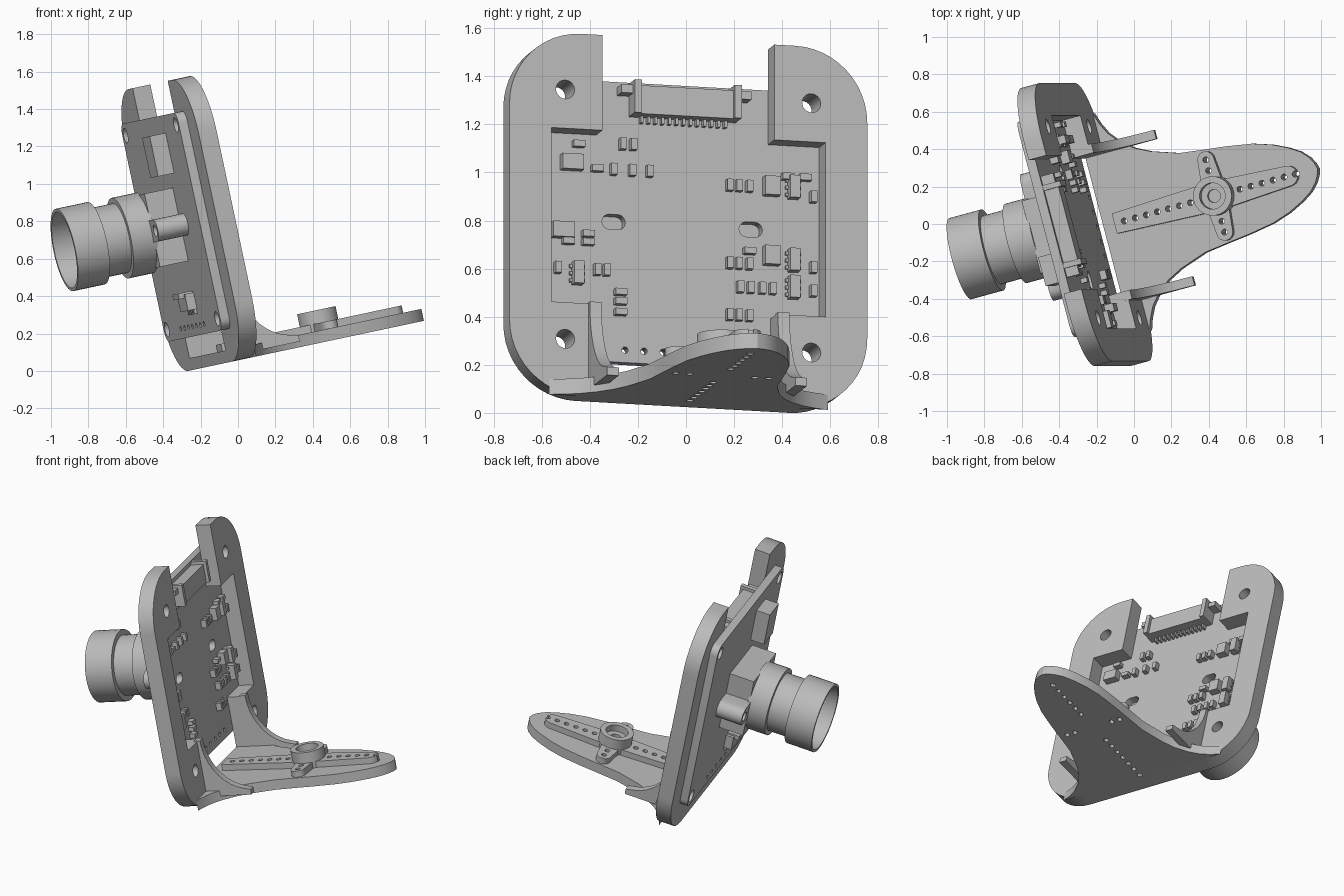
import bpy, bmesh
from math import cos, sin, pi, radians
from mathutils import Matrix

if "Cube" in bpy.data.objects:
    bpy.data.objects.remove(bpy.data.objects["Cube"])

grey = bpy.data.materials.new("plain grey")
grey.use_nodes = True
grey.diffuse_color = (0.5, 0.5, 0.5, 1)
grey.node_tree.nodes["Principled BSDF"].inputs["Base Color"].default_value = (0.5, 0.5, 0.5, 1)

# Parts are laid out upright (x = backwards, y = across, z = up), then tilted together
POSE = (Matrix.Translation((-0.055, 0.01, 0.045))
        @ Matrix.Rotation(radians(-12), 4, 'Y') @ Matrix.Rotation(radians(15), 4, 'Z'))
SIZE, HALF, CORNER, MID = 1.54, 0.77, 0.31, 0.77
BASE_TOP, HORN_TOP, HUB = 0.065, 0.105, 0.54
PCB_BACK, PCB_FRONT = -0.1, -0.15
HOLE = 0.53


def arc(p, q, r, start, end, n=12):
    angles = [radians(start + (end - start) * i / n) for i in range(n + 1)]
    return [(p + r * cos(t), q + r * sin(t)) for t in angles]


def circle(p, q, r, n=24):
    return arc(p, q, r, 0, 360, n)[:-1]


def stadium(p0, p1, q, r):
    return arc(p1, q, r, -90, 90) + arc(p0, q, r, 90, 270)


def box(p, q, w, h):
    return [(p - w / 2, q - h / 2), (p + w / 2, q - h / 2),
            (p + w / 2, q + h / 2), (p - w / 2, q + h / 2)]


def place(axis, p, q, t):
    return {'X': (t, p, q), 'Y': (p, t, q), 'Z': (p, q, t)}[axis]


def finish(name, bm):
    bmesh.ops.recalc_face_normals(bm, faces=bm.faces)
    mesh = bpy.data.meshes.new(name)
    bm.to_mesh(mesh)
    bm.free()
    mesh.materials.append(grey)
    obj = bpy.data.objects.new(name, mesh)
    bpy.context.collection.objects.link(obj)
    obj.matrix_world = POSE
    return obj


def solids(name, *parts):
    """Each part is (outline, axis, low, high), extruded along the axis."""
    bm = bmesh.new()
    for outline, axis, lo, hi in parts:
        rings = [[bm.verts.new(place(axis, p, q, t)) for p, q in outline] for t in (lo, hi)]
        bm.faces.new(rings[0])
        bm.faces.new(rings[1])
        for i in range(len(outline)):
            j = i - 1
            bm.faces.new((rings[0][j], rings[0][i], rings[1][i], rings[1][j]))
    return finish(name, bm)


def lathe(name, profile, axis, p, q, steps=48):
    """Profile of (distance along the axis, radius)."""
    bm = bmesh.new()
    verts = [bm.verts.new(place(axis, p + r, q, t)) for t, r in profile]
    edges = [bm.edges.new(pair) for pair in zip(verts, verts[1:])]
    bmesh.ops.spin(bm, geom=verts + edges, cent=place(axis, p, q, 0),
                   axis=place(axis, 0, 0, 1), angle=2 * pi, steps=steps)
    bmesh.ops.remove_doubles(bm, verts=bm.verts, dist=0.0001)
    return finish(name, bm)


def cut(obj, *parts):
    cutter = solids("cutter", *parts)
    cutter.hide_render = True
    mod = obj.modifiers.new("holes", 'BOOLEAN')
    mod.operation, mod.solver, mod.object = 'DIFFERENCE', 'EXACT', cutter
    bpy.context.view_layer.update()
    mesh = bpy.data.meshes.new_from_object(
        obj.evaluated_get(bpy.context.evaluated_depsgraph_get()))
    obj.modifiers.clear()
    obj.data = mesh
    bpy.data.objects.remove(cutter)


corners = [(s * HOLE, MID + t * HOLE) for s in (-1, 1) for t in (-1, 1)]
screw_holes = [(circle(p, q, 0.04), 'X', -0.3, 0.1) for p, q in corners]

# Upright bracket: rounded square, open at the top, with a stepped window
half = [(0.38, BASE_TOP), (0.38, 0.395), (0.59, 0.395), (0.59, 1.135), (0.37, 1.135), (0.37, SIZE)]
half += arc(HALF - CORNER, SIZE - CORNER, CORNER, 90, 0)
half += arc(HALF - CORNER, CORNER, CORNER, 0, -90)
bracket = solids("bracket_plate", (half + [(-p, q) for p, q in reversed(half)], 'X', PCB_BACK, 0))
cut(bracket, *screw_holes)

# Foot plate with a sweeping outline
side = [(0, 0.6), (0.02, 0.54), (0.05, 0.48), (0.1, 0.42), (0.17, 0.365), (0.25, 0.325),
        (0.4, 0.275), (0.54, 0.257), (0.66, 0.243), (0.8, 0.22), (0.9, 0.188), (0.98, 0.15),
        (1.04, 0.112), (1.08, 0.07), (1.1, 0.035)]
foot = solids("foot_plate", (side + [(1.11, 0)] + [(p, -q) for p, q in reversed(side)],
                             'Z', 0, BASE_TOP))

# Gussets between foot and bracket
rib = [(-0.02, 0.03), (0.3, 0.03), (0.3, BASE_TOP)]
rib += [(0.3 - 0.28 * sin(t * pi / 20), 0.4 - 0.33 * cos(t * pi / 20)) for t in range(1, 11)]
rib += [(-0.02, 0.4)]
solids("gussets", *[(rib, 'Y', s * 0.405 - 0.025, s * 0.405 + 0.025) for s in (-1, 1)])

# Servo horn: long arm, cross arm and hub
long_holes = [HUB + s * (0.14 + 0.0625 * i) for s, n in ((-1, 7), (1, 6)) for i in range(n)]
horn_holes = [(circle(p, 0, 0.016, 12), 'Z', -0.1, 0.3) for p in long_holes]
cross_holes = [(circle(HUB, s * q, 0.016, 12), 'Z', -0.1, 0.3) for s in (-1, 1) for q in (0.14, 0.2)]
cut(foot, *horn_holes, *cross_holes)
arm = solids("horn_long_arm", ([(-0.03, 0.055), (-0.03, -0.055), (HUB, -0.08)]
                               + arc(0.95, 0, 0.055, -85, 85) + [(HUB, 0.08)],
                               'Z', BASE_TOP, HORN_TOP))
cut(arm, *horn_holes)
cross = solids("horn_cross_arm", (arc(HUB, 0.2, 0.045, 0, 180) + [(HUB - 0.065, 0)]
                                  + arc(HUB, -0.2, 0.045, 180, 360) + [(HUB + 0.065, 0)],
                                  'Z', BASE_TOP, HORN_TOP))
cut(cross, *cross_holes)
lathe("horn_hub", [(BASE_TOP, 0), (BASE_TOP, 0.105), (0.175, 0.105), (0.175, 0.07), (0.13, 0.07),
                   (0.13, 0.035), (0.11, 0.035), (0.11, 0)], 'Z', HUB, 0)

# Circuit board with screw holes, slots and a row of pin holes
E, R = 0.595, 0.06
outline = []
for i, (s, t) in enumerate(((1, 1), (-1, 1), (-1, -1), (1, -1))):
    outline += arc(s * (E - R), MID + t * (E - R), R, 90 * i, 90 * i + 90, 6)
board = solids("circuit_board", (outline, 'X', PCB_FRONT, PCB_BACK))
cut(board, *screw_holes,
    *[(stadium(s * 0.295 - 0.018, s * 0.295 + 0.018, MID, 0.032), 'X', -0.3, 0) for s in (-1, 1)],
    *[(circle(0.082 * i, 0.228, 0.014, 10), 'X', -0.3, 0) for i in range(-3, 4)])

# Lens mount with screw bosses
solids("lens_mount", (box(0, MID + 0.005, 0.4, 0.4), 'X', -0.31, PCB_FRONT))
tabs = solids("mount_bosses", *[(stadium(min(s * 0.29, s * 0.19), max(s * 0.29, s * 0.19), MID, 0.06),
                                 'X', -0.32, PCB_FRONT) for s in (-1, 1)])
cut(tabs, *[(circle(s * 0.295, MID, 0.032), 'X', -0.5, -0.17) for s in (-1, 1)])

# Lens barrel: mount ring, neck and hollow hood
lathe("lens_barrel", [(-0.3, 0), (-0.3, 0.22), (-0.44, 0.22), (-0.44, 0.19), (-0.575, 0.19),
                      (-0.575, 0.225), (-0.755, 0.225), (-0.755, 0.208), (-0.6, 0.208),
                      (-0.6, 0)], 'X', 0, MID)

# Parts on the front of the board
solids("front_block", (box(-0.21, 1.16, 0.16, 0.22), 'X', -0.24, PCB_FRONT))
solids("front_socket", (box(-0.09, 0.36, 0.16, 0.09), 'X', -0.2, PCB_FRONT),
       (box(-0.09, 0.4, 0.12, 0.03), 'X', -0.23, PCB_FRONT),
       *[(box(-0.15 + 0.03 * i, 0.305, 0.014, 0.03), 'X', -0.165, PCB_FRONT) for i in range(5)])

# Cable connector on the back of the board
solids("cable_connector", (box(0, 1.28, 0.46, 0.12), 'X', PCB_BACK, -0.02),
       *[(box(s * 0.25, 1.325, 0.06, 0.035), 'X', PCB_BACK, -0.03) for s in (-1, 1)],
       *[(box(s * 0.215, 1.29, 0.03, 0.14), 'X', PCB_BACK, 0) for s in (-1, 1)],
       *[(box(0.03 * i, 1.212, 0.012, 0.04), 'X', PCB_BACK, -0.07) for i in range(-6, 7)])


# Chips and small components on the back of the board
def chips(name, w, h, height, rows):
    solids(name, *[(box(p, q, w, h), 'X', PCB_BACK, PCB_BACK + height)
                   for q, row in rows for p in row])


chips("wide_chips", 0.092, 0.065, 0.045, [(1.01, [-0.48]), (0.72, [-0.52])])
chips("square_chips", 0.068, 0.08, 0.045, [(0.955, [0.38]), (0.66, [0.38])])
packages = [(0.955, [0.475]), (0.645, [0.475]), (0.53, [0.475]), (0.54, [-0.455])]
chips("tall_chips", 0.044, 0.095, 0.05, packages)
chips("chip_legs", 0.065, 0.014, 0.015,
      [(q + 0.03 * i, row) for q, row in packages for i in (-1, 0, 1)])
trio = [0.2, 0.24, 0.285]
chips("upright_components", 0.027, 0.048, 0.035,
      [(1.1, [-0.26, -0.215]), (0.99, [-0.3, -0.22, -0.145]), (0.95, trio), (0.92, [0.56]),
       (0.62, trio + [0.56]), (0.56, [-0.54, -0.37, -0.33]),
       (0.52, [0.245, 0.29, 0.34, 0.385, 0.56]), (0.4, trio)])
chips("flat_components", 0.05, 0.027, 0.035,
      [(1.09, [-0.45]), (1.0, [0.45, 0.525]), (0.99, [-0.37]), (0.71, [-0.41]),
       (0.675, [-0.495, -0.41, 0.285]), (0.47, [-0.27]), (0.43, [-0.27]), (0.385, [-0.27])])

# Smooth the round parts, keep the edges sharp
bpy.ops.object.select_all(action='DESELECT')
for obj in bpy.context.collection.objects:
    if obj.type == 'MESH' and obj.data.materials and obj.data.materials[0] == grey:
        obj.select_set(True)
        bpy.context.view_layer.objects.active = obj
bpy.ops.object.shade_smooth_by_angle(angle=radians(30))
